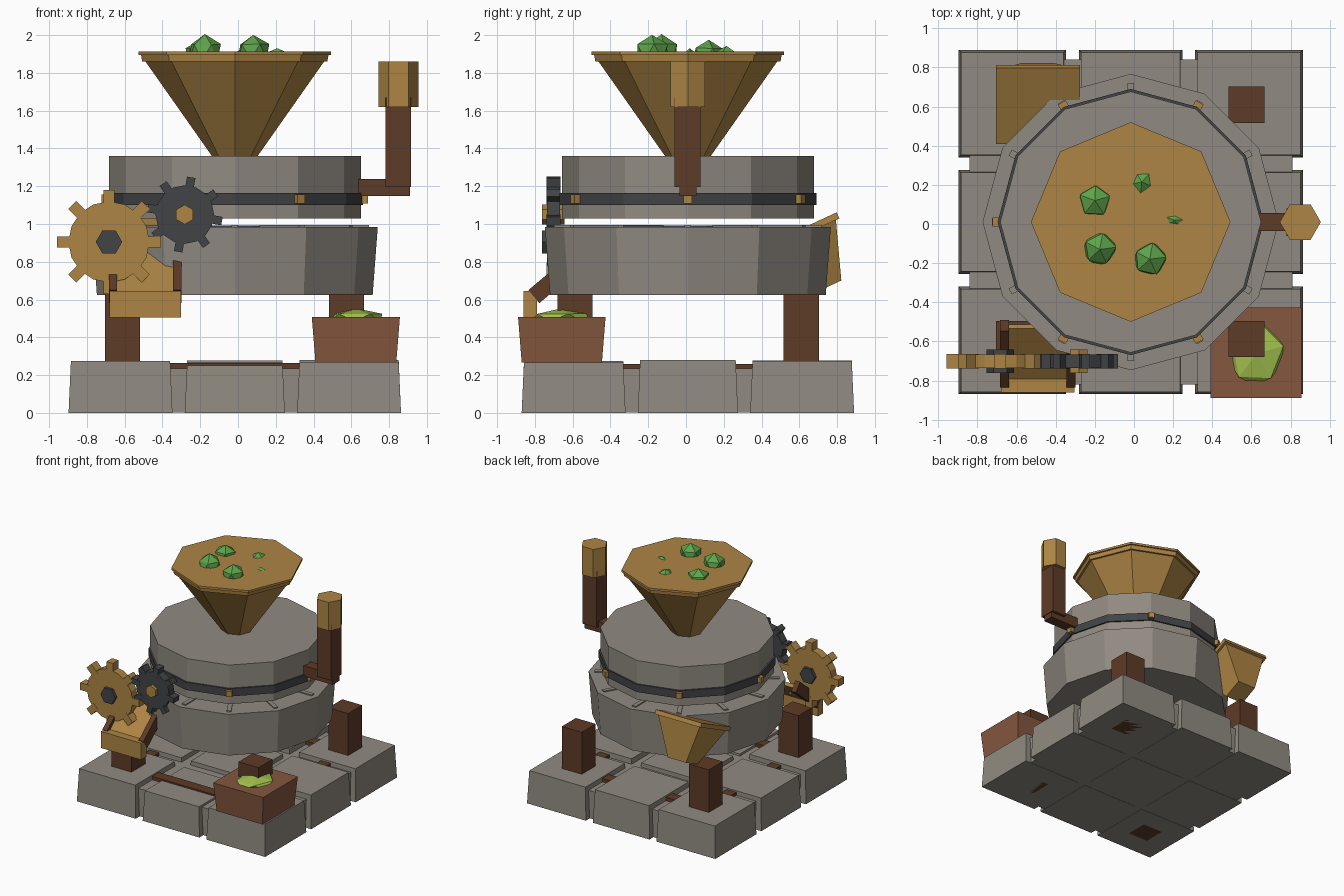
import bpy, bmesh, math, random
from mathutils import Matrix, Vector

random.seed(4)
if "Cube" in bpy.data.objects:
    bpy.data.objects.remove(bpy.data.objects["Cube"], do_unlink=True)


def material(name, r, g, b):
    rgba = [(c / 255) ** 2.2 for c in (r, g, b)] + [1]
    m = bpy.data.materials.new(name)
    m.use_nodes = True
    m.diffuse_color = rgba
    m.node_tree.nodes["Principled BSDF"].inputs["Base Color"].default_value = rgba
    return m


STONE = material("warm grey stone", 143, 137, 128)
GOLD = material("golden wood", 172, 132, 70)
WOOD = material("dark brown wood", 94, 61, 43)
BRICK = material("reddish wood", 132, 88, 65)
IRON = material("dark iron", 68, 69, 71)
LEAF = material("leaf green", 94, 163, 76)
LIME = material("light green", 160, 190, 78)
CX, CY = -0.017, 0.01  # axis of the millstones


def finish(name, bm, mat, matrix=Matrix()):
    bmesh.ops.recalc_face_normals(bm, faces=bm.faces)
    bm.transform(matrix)
    me = bpy.data.meshes.new(name)
    bm.to_mesh(me)
    bm.free()
    me.materials.append(mat)
    ob = bpy.data.objects.new(name, me)
    bpy.context.collection.objects.link(ob)
    return ob


def place(x, y, z, tilt=0, spin=0):
    return (Matrix.Translation((x, y, z)) @ Matrix.Rotation(math.radians(spin), 4, 'Z')
            @ Matrix.Rotation(math.radians(tilt), 4, 'X'))


def add_box(bm, size, at=(0, 0, 0), taper=1.0, turn=0):
    """Box whose top is scaled by taper, moved, then turned around z."""
    vs = bmesh.ops.create_cube(bm, size=1)["verts"]
    rot = Matrix.Rotation(math.radians(turn), 3, 'Z')
    for v in vs:
        k = taper if v.co.z > 0 else 1
        v.co = rot @ (Vector((v.co.x * size[0] * k, v.co.y * size[1] * k, v.co.z * size[2])) + Vector(at))


def span(name, x, y, z, mat, taper=1.0):
    """Upright box given by its limits."""
    bm = bmesh.new()
    add_box(bm, (x[1] - x[0], y[1] - y[0], z[1] - z[0]), taper=taper)
    return finish(name, bm, mat, place(sum(x) / 2, sum(y) / 2, sum(z) / 2))


def tilted(name, size, matrix, mat, taper=1.0):
    bm = bmesh.new()
    add_box(bm, size, taper=taper)
    return finish(name, bm, mat, matrix)


def add_prism(bm, sides, r0, r1, z0, z1, turn=0):
    bmesh.ops.create_cone(bm, cap_ends=True, segments=sides, radius1=r0, radius2=r1, depth=z1 - z0,
                          matrix=Matrix.Translation((0, 0, (z0 + z1) / 2))
                          @ Matrix.Rotation(math.radians(turn), 4, 'Z'))


def prism(name, sides, r0, r1, z0, z1, mat, x=CX, y=CY, turn=0):
    bm = bmesh.new()
    add_prism(bm, sides, r0, r1, z0, z1, turn)
    return finish(name, bm, mat, place(x, y, 0))


# Paved base: nine tapered blocks over a recessed slab
spans = [(-0.88, -0.33), (-0.265, 0.265), (0.33, 0.88)]
heights = [[0.275, 0.252, 0.268], [0.272, 0.27, 0.28], [0.27, 0.278, 0.275]]
for row, ys in enumerate(spans):
    for col, xs in enumerate(spans):
        span(f"base_block_{row}_{col}", [v + CX for v in xs], [v + CY for v in ys],
             (0, heights[row][col]), STONE, taper=0.955)
span("base_slab", (-0.84, 0.81), (-0.82, 0.84), (0.002, 0.235), STONE)

# Posts and the planks between them
for side, px in (("right", -0.612), ("left", 0.575)):
    for end, py in (("front", -0.588), ("back", 0.61)):
        span(f"{end}_{side}_post", (px - 0.093, px + 0.093), (py - 0.093, py + 0.093), (0, 0.63), WOOD)
    span(f"{side}_plank", (px - 0.045, px + 0.045), (-0.59, 0.61), (0.2, 0.26), WOOD)
for end, py in (("front", -0.588), ("back", 0.61)):
    span(f"{end}_plank", (-0.61, 0.575), (py - 0.045, py + 0.045), (0.2, 0.264), WOOD)

# Millstones
prism("lower_millstone", 12, 0.73, 0.757, 0.625, 0.985, STONE)
prism("upper_millstone", 12, 0.667, 0.667, 1.03, 1.36, STONE)
prism("iron_band", 12, 0.68, 0.68, 1.1, 1.165, IRON)
prism("bearing_plate", 12, 0.19, 0.19, 0.98, 0.993, IRON)
bm = bmesh.new()
for i in range(12):
    add_box(bm, (0.42, 0.035, 0.014), (0.5, 0, 0), turn=30 * i)
finish("grinding_ribs", bm, STONE, place(CX, CY, 0.987))
bm = bmesh.new()
for i in range(6):
    add_box(bm, (0.05, 0.046, 0.046), (0.68, 0, 0), turn=60 * i)
finish("band_studs", bm, GOLD, place(CX, CY, 1.132))

# Feed hopper
prism("hopper_funnel", 8, 0.1, 0.48, 1.33, 1.87, GOLD)
prism("hopper_rim", 8, 0.49, 0.497, 1.86, 1.9, GOLD)
prism("hopper_lip", 8, 0.51, 0.51, 1.895, 1.913, GOLD)


def lump(name, at, scale, mat, wobble):
    bm = bmesh.new()
    bmesh.ops.create_icosphere(bm, subdivisions=1, radius=1)
    for v in bm.verts:
        v.co = Vector([c * s for c, s in zip(v.co * random.uniform(1 - wobble, 1 + wobble), scale)])
    finish(name, bm, mat, place(*at, spin=random.uniform(0, 90)))


for i, (x, y, z, r) in enumerate([(-0.2, 0.12, 1.89, 0.088), (-0.175, -0.13, 1.91, 0.09),
                                  (0.08, -0.18, 1.91, 0.09), (0.04, 0.215, 1.885, 0.06)]):
    lump(f"green_lump_{i}", (x, y, z), (r, r, r), LEAF, 0.08)
lump("green_sliver", (0.207, 0.02, 1.89), (0.032, 0.06, 0.04), LEAF, 0.08)

# Crank
span("crank_arm", (0.6, 0.91), (-0.035, 0.055), (1.148, 1.238), WOOD)
span("crank_post", (0.78, 0.915), (-0.062, 0.078), (1.195, 1.67), WOOD)
prism("crank_grip", 6, 0.105, 0.105, 1.62, 1.86, GOLD, 0.85, 0.01, 90)


# Gears on the front
def gear(name, x, z, body, outer, width, phase, mat, hub_r, hub_mat, hub_turn):
    bm = bmesh.new()
    add_prism(bm, 16, body, body, -0.035, 0.035)
    for i in range(8):
        add_box(bm, (outer - body + 0.03, width, 0.074), ((outer + body - 0.03) / 2, 0, 0), turn=phase + 45 * i)
    finish(name, bm, mat, place(x, -0.702, z, tilt=90))
    bm = bmesh.new()
    add_prism(bm, 6, hub_r, hub_r, -0.06, 0.06, hub_turn)
    finish(name + "_hub", bm, hub_mat, place(x, -0.702, z, tilt=90))


gear("large_gear", -0.683, 0.905, 0.215, 0.275, 0.06, 0, GOLD, 0.07, IRON, 90)
gear("small_gear", -0.282, 1.05, 0.155, 0.2, 0.045, 35, IRON, 0.052, GOLD, 0)

# Front chute with side rails and a catch lip
for side, x in (("right", -0.662), ("left", -0.322)):
    tilted(f"chute_{side}_rail", (0.044, 0.375, 0.09), place(x, -0.662, 0.736, tilt=40), WOOD)
tilted("chute_floor", (0.32, 0.37, 0.03), place(-0.492, -0.665, 0.733, tilt=40), GOLD)
span("chute_lip", (-0.68, -0.303), (-0.86, -0.79), (0.505, 0.645), GOLD)

# Collecting bin with ground heap
span("bin", (0.41, 0.838), (-0.87, -0.445), (0.268, 0.508), BRICK, taper=1.09)
lump("ground_heap", (0.628, -0.662, 0.505), (0.175, 0.16, 0.045), LIME, 0.08)

# Tilted scoop on the back
back = place(-0.49, 0.61, 0.955, tilt=25)
tilted("scoop_rim", (0.43, 0.43, 0.035), back, GOLD)
tilted("scoop_body", (0.17, 0.17, 0.31), back @ Matrix.Translation((0, 0, -0.165)), GOLD, taper=2.32)
